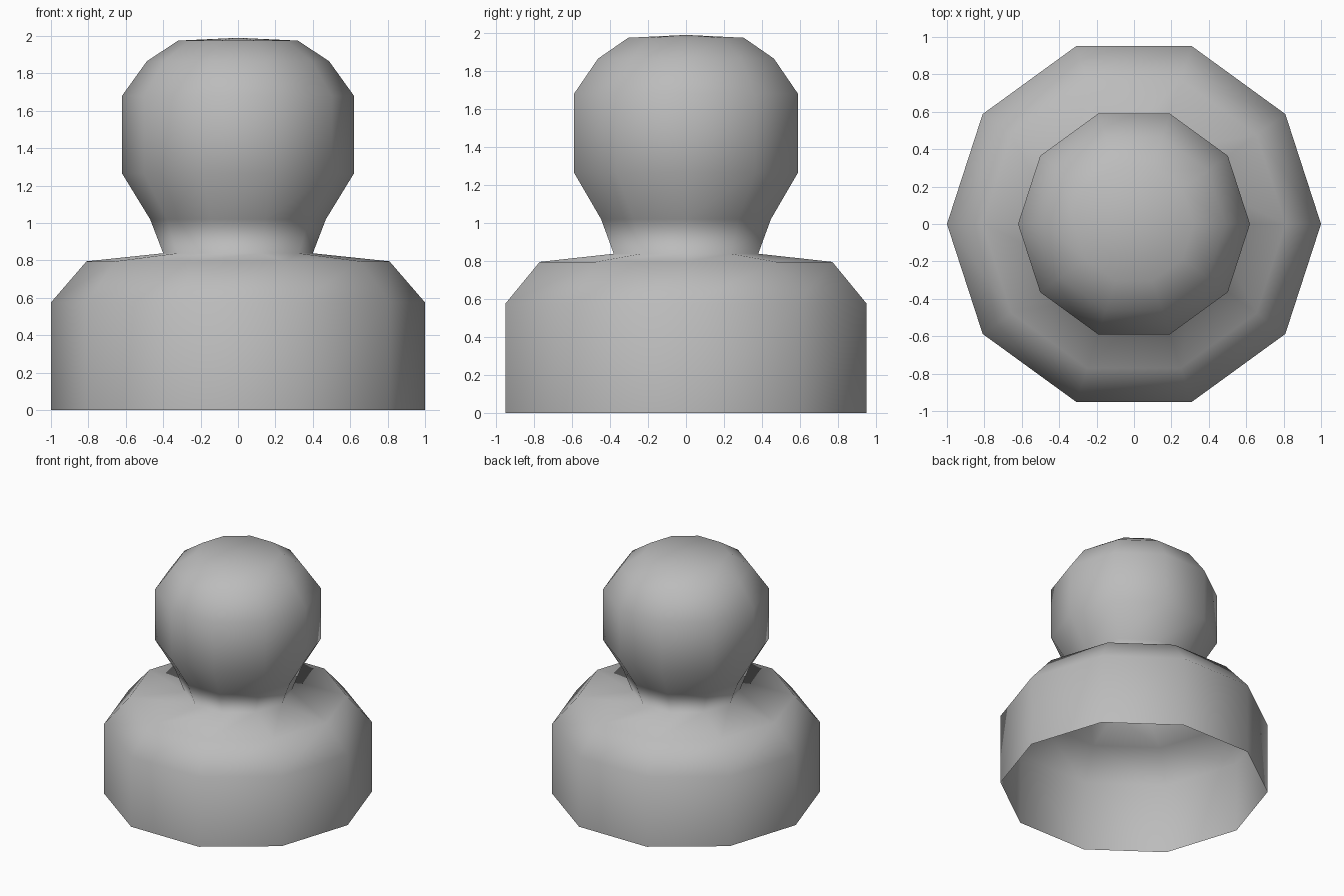
import bpy
import bmesh
from math import cos, sin, pi

cube = bpy.data.objects.get("Cube")
if cube:
    bpy.data.objects.remove(cube, do_unlink=True)

SIDES = 10

# Plain grey material
grey = bpy.data.materials.new("grey")
grey.use_nodes = True
colour = (0.5, 0.5, 0.5, 1)
grey.diffuse_color = colour
grey.node_tree.nodes["Principled BSDF"].inputs["Base Color"].default_value = colour

# Outline from the open base rim up to the head (radius, height)
profile = [(1, 0), (1, 0.575), (0.81, 0.795), (0.4, 0.838), (0.47, 1.02),
           (0.62, 1.265), (0.62, 1.68), (0.487, 1.865), (0.32, 1.975)]

bm = bmesh.new()
rings = [[bm.verts.new((r * cos(2 * pi * i / SIDES), r * sin(2 * pi * i / SIDES), z))
          for i in range(SIDES)] for r, z in profile]

# Walls of the base, shoulder, neck and head
for low, high in zip(rings, rings[1:]):
    for i in range(SIDES):
        j = (i + 1) % SIDES
        bm.faces.new((low[i], low[j], high[j], high[i]))

# Shallow cone closing the crown
tip = bm.verts.new((0, 0, 1.99))
for i in range(SIDES):
    bm.faces.new((rings[-1][i], rings[-1][(i + 1) % SIDES], tip))

for face in bm.faces:
    face.smooth = True

mesh = bpy.data.meshes.new("pawn_body")
bm.to_mesh(mesh)
bm.free()
mesh.materials.append(grey)
body = bpy.data.objects.new("pawn_body", mesh)
bpy.context.collection.objects.link(body)
